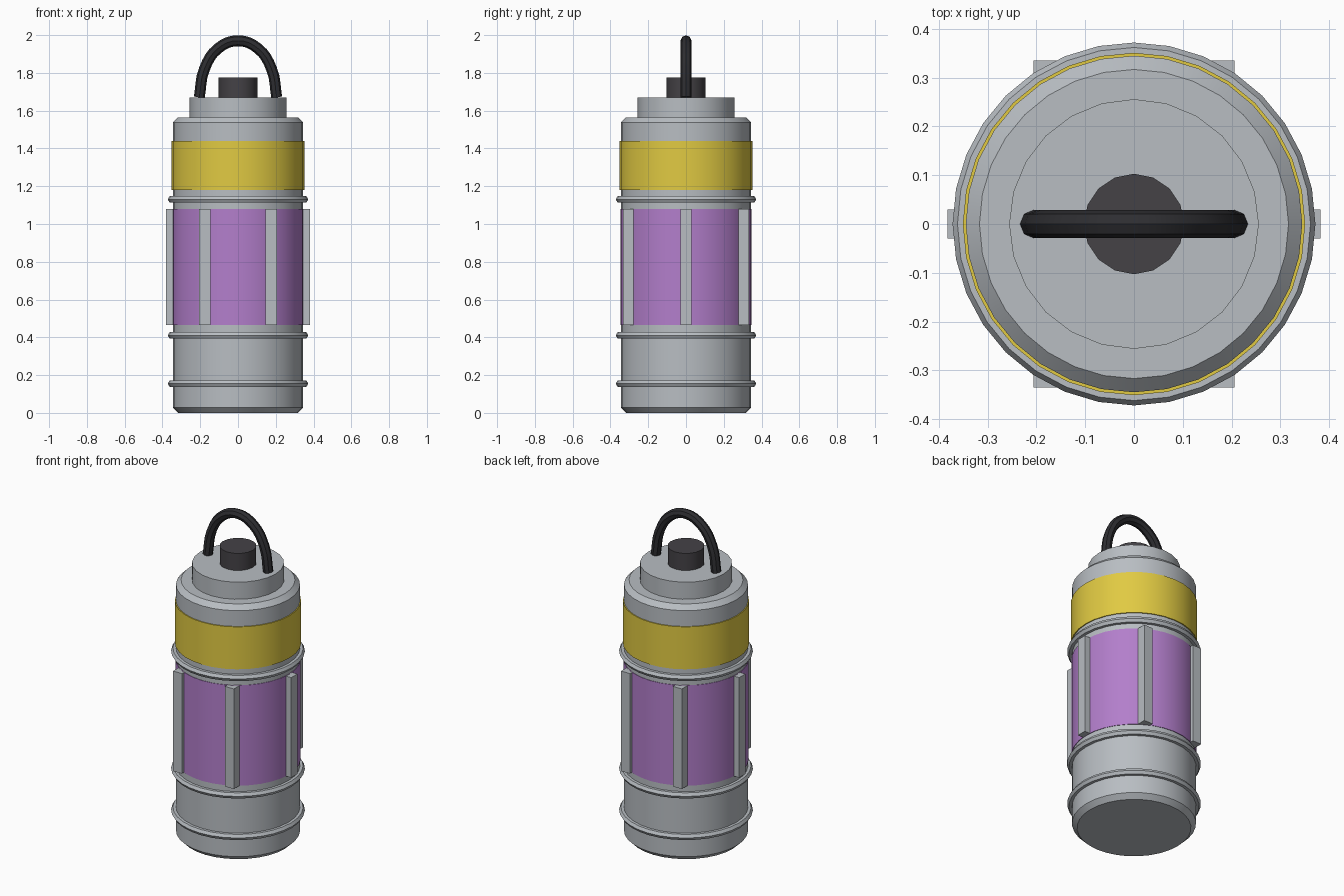
import bpy
import bmesh
from math import cos, sin, pi, radians

cube = bpy.data.objects.get("Cube")
if cube:
    bpy.data.objects.remove(cube, do_unlink=True)


def material(name, colour):
    m = bpy.data.materials.new(name)
    m.use_nodes = True
    m.diffuse_color = (*colour, 1)
    m.node_tree.nodes["Principled BSDF"].inputs["Base Color"].default_value = (*colour, 1)
    return m


GREY = material("light grey metal", (0.48, 0.51, 0.54))
YELLOW = material("yellow paint", (0.75, 0.59, 0.055))
PURPLE = material("purple paint", (0.45, 0.21, 0.60))
DARK = material("dark grey plastic", (0.058, 0.054, 0.061))
BLACK = material("black rubber", (0.027, 0.027, 0.031))


def finish(obj, name, mat, smooth=True):
    obj.name = name
    obj.data.materials.clear()
    obj.data.materials.append(mat)
    if smooth:
        bpy.ops.object.shade_smooth_by_angle(angle=radians(32))
    return obj


def cylinder(name, radius, bottom, top, sides, mat):
    bpy.ops.mesh.primitive_cylinder_add(
        vertices=sides, radius=radius, depth=top - bottom,
        location=(0, 0, (bottom + top) / 2))
    return finish(bpy.context.object, name, mat)


# Main canister with chamfered rims
body = cylinder("body", 0.345, 0, 1.565, 32, GREY)
bm = bmesh.new()
bm.from_mesh(body.data)
rims = [e for e in bm.edges if abs(e.verts[0].co.z - e.verts[1].co.z) < 0.01]
bmesh.ops.bevel(bm, geom=rims, offset=0.028, segments=1, affect='EDGES')
bm.to_mesh(body.data)
bm.free()
finish(body, "body", GREY)

# Painted bands, lid and button
cylinder("yellow_band", 0.351, 1.18, 1.44, 32, YELLOW)
cylinder("purple_sleeve", 0.348, 0.465, 1.08, 32, PURPLE)
cylinder("lid", 0.256, 1.55, 1.67, 24, GREY)
cylinder("button", 0.103, 1.66, 1.775, 16, DARK)

# Raised hoops around the body
for label, z in (("lower", 0.155), ("middle", 0.41), ("upper", 1.13)):
    bpy.ops.mesh.primitive_torus_add(
        major_radius=0.352, minor_radius=0.02, major_segments=32,
        minor_segments=6, location=(0, 0, z))
    finish(bpy.context.object, label + "_hoop", GREY)

# Six square ribs standing on the sleeve
for i in range(6):
    a = i * pi / 3
    bpy.ops.mesh.primitive_cube_add(
        size=1, location=(0.352 * cos(a), 0.352 * sin(a), 0.772))
    bpy.context.object.scale = (0.06, 0.06, 0.614)
    finish(bpy.context.object, f"rib_{i + 1}", GREY, smooth=False)

# Carrying handle: a bent tube mirrored about the centre
half = [(0.205, 1.67), (0.178, 1.82), (0.105, 1.93)]
path = [(-x, z) for x, z in half] + [(0, 1.97)] + [(x, z) for x, z in reversed(half)]
curve = bpy.data.curves.new("handle", 'CURVE')
curve.dimensions = '3D'
curve.bevel_depth = 0.029
curve.bevel_resolution = 2
curve.resolution_u = 4
curve.use_fill_caps = True
spline = curve.splines.new('BEZIER')
spline.bezier_points.add(len(path) - 1)
for point, (x, z) in zip(spline.bezier_points, path):
    point.co = (x, 0, z)
    point.handle_left_type = point.handle_right_type = 'AUTO'
handle = bpy.data.objects.new("handle", curve)
bpy.context.collection.objects.link(handle)
bpy.ops.object.select_all(action='DESELECT')
handle.select_set(True)
bpy.context.view_layer.objects.active = handle
bpy.ops.object.convert(target='MESH')
finish(bpy.context.object, "handle", BLACK)
